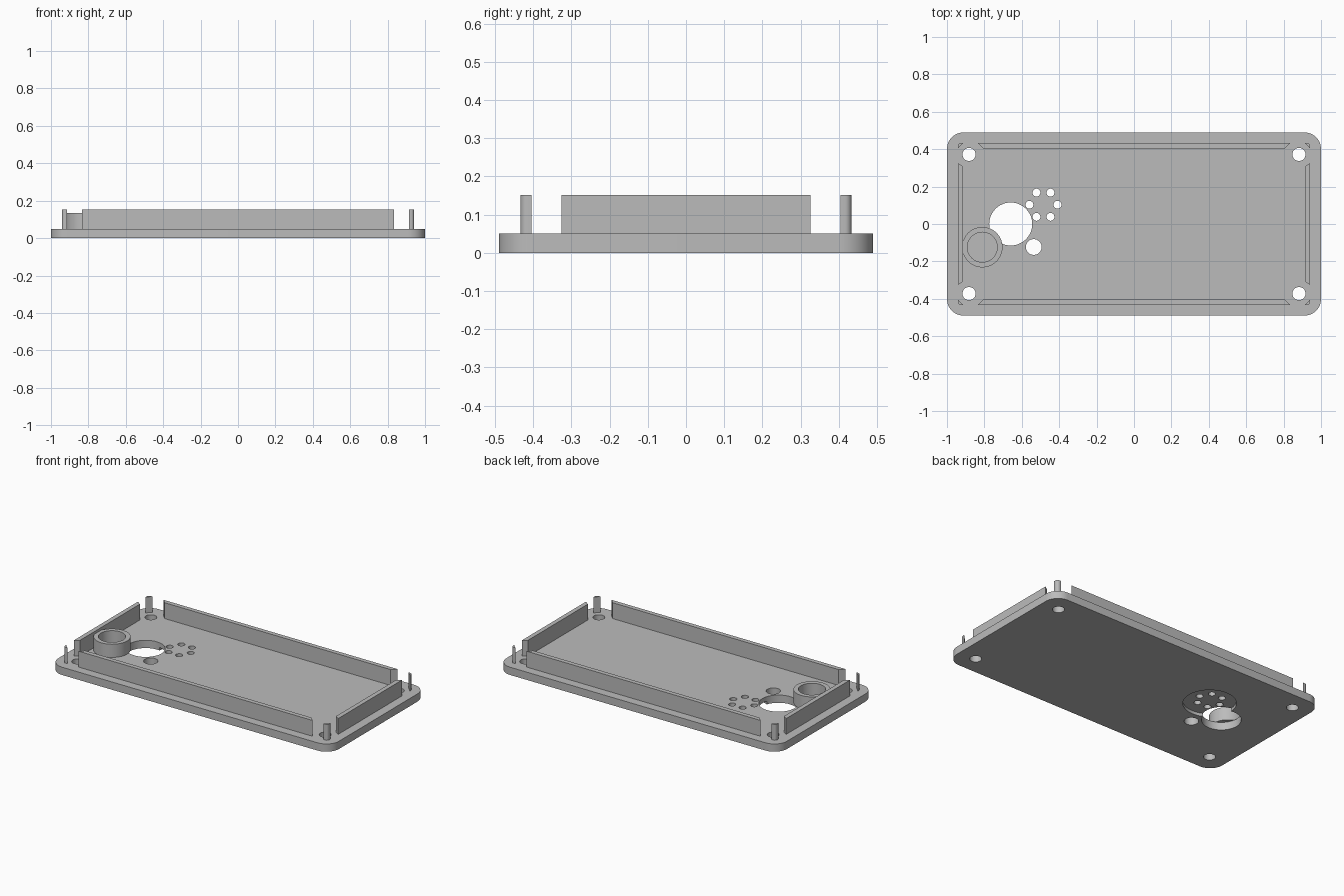
import bpy, bmesh, math

cube = bpy.data.objects.get("Cube")
if cube:
    bpy.data.objects.remove(cube, do_unlink=True)

# Material
grey = bpy.data.materials.new("plain_grey")
grey.use_nodes = True
colour = (0.5, 0.5, 0.5, 1)
grey.diffuse_color = colour
grey.node_tree.nodes["Principled BSDF"].inputs["Base Color"].default_value = colour

PLATE_TOP, WALL_TOP = 0.05, 0.152
HALF_X, HALF_Y = 0.942, 0.433      # outer faces of the rim walls
THICK = 0.029


def prism(name, outline, z0, z1):
    """Extrude a counter-clockwise outline from z0 to z1."""
    bm = bmesh.new()
    base = bm.faces.new([bm.verts.new((x, y, z0)) for x, y in outline])
    top = bmesh.ops.extrude_face_region(bm, geom=[base])["geom"]
    bmesh.ops.translate(bm, vec=(0, 0, z1 - z0),
                        verts=[v for v in top if isinstance(v, bmesh.types.BMVert)])
    bmesh.ops.recalc_face_normals(bm, faces=bm.faces)
    mesh = bpy.data.meshes.new(name)
    bm.to_mesh(mesh)
    bm.free()
    obj = bpy.data.objects.new(name, mesh)
    bpy.context.collection.objects.link(obj)
    mesh.materials.append(grey)
    return obj


def arc(x, y, r, start, end, steps):
    angles = [math.radians(start + (end - start) * i / steps) for i in range(steps + 1)]
    return [(x + r * math.cos(a), y + r * math.sin(a)) for a in angles]


def circle(x, y, r, steps=64):
    return arc(x, y, r, 0, 360, steps)[:-1]


def cut(target, outline, z0, z1):
    cutter = prism("cutter", outline, z0, z1)
    cutter.hide_render = True
    mod = target.modifiers.new("cut", "BOOLEAN")
    mod.operation, mod.solver, mod.object = "DIFFERENCE", "EXACT", cutter
    bpy.context.view_layer.objects.active = target
    bpy.ops.object.modifier_apply(modifier=mod.name)
    bpy.data.objects.remove(cutter, do_unlink=True)


def smooth(obj):
    bpy.ops.object.select_all(action="DESELECT")
    obj.select_set(True)
    bpy.context.view_layer.objects.active = obj
    bpy.ops.object.shade_smooth_by_angle(angle=math.radians(30))


# Base plate with rounded corners
R = 0.09
outline = []
for i, (sx, sy) in enumerate([(1, 1), (-1, 1), (-1, -1), (1, -1)]):
    outline += arc(sx * (1 - R), sy * (0.49 - R), R, 90 * i, 90 * i + 90, 12)
plate = prism("base_plate", outline, 0, PLATE_TOP)

# Speaker pocket in the underside
SPEAKER = (-0.484, 0.103)
cut(plate, circle(*SPEAKER, 0.155), -0.1, 0.02)

# Through holes: screws, large opening, button, speaker grille
holes = [(sx * 0.882, sy * 0.372, 0.035) for sx in (-1, 1) for sy in (-1, 1)]
holes += [(-0.659, 0, 0.115), (-0.536, -0.123, 0.042)]
holes += [(SPEAKER[0] + 0.075 * math.cos(k * math.pi / 3),
           SPEAKER[1] + 0.075 * math.sin(k * math.pi / 3), 0.021) for k in range(6)]
for x, y, r in holes:
    cut(plate, circle(x, y, r, 48), -0.1, 0.1)
smooth(plate)

# Round collar beside the large opening
collar = prism("collar", circle(-0.811, -0.124, 0.108), PLATE_TOP, 0.135)
cut(collar, circle(-0.811, -0.124, 0.08), 0, 0.3)
smooth(collar)

# Rim walls with mitred ends
for side, s in (("front", -1), ("back", 1)):
    prism(side + "_wall", [(-0.835, s * HALF_Y), (0.835, s * HALF_Y),
                           (0.805, s * (HALF_Y - THICK)), (-0.805, s * (HALF_Y - THICK))],
          PLATE_TOP, WALL_TOP)
for side, s in (("right", -1), ("left", 1)):
    prism(side + "_wall", [(s * HALF_X, -0.326), (s * HALF_X, 0.326),
                           (s * (HALF_X - THICK), 0.306), (s * (HALF_X - THICK), -0.306)],
          PLATE_TOP, WALL_TOP)

# Thin corner posts, rounded on the outside
LEG, ROUND = 0.029, 0.017
corner = [(HALF_X, HALF_Y - LEG)]
corner += arc(HALF_X - ROUND, HALF_Y - ROUND, ROUND, 0, 90, 6)
corner += [(HALF_X - LEG, HALF_Y)]
for fb, sy in (("front", -1), ("back", 1)):
    for lr, sx in (("right", -1), ("left", 1)):
        smooth(prism(f"{fb}_{lr}_post", [(sx * x, sy * y) for x, y in corner],
                     PLATE_TOP, WALL_TOP))
